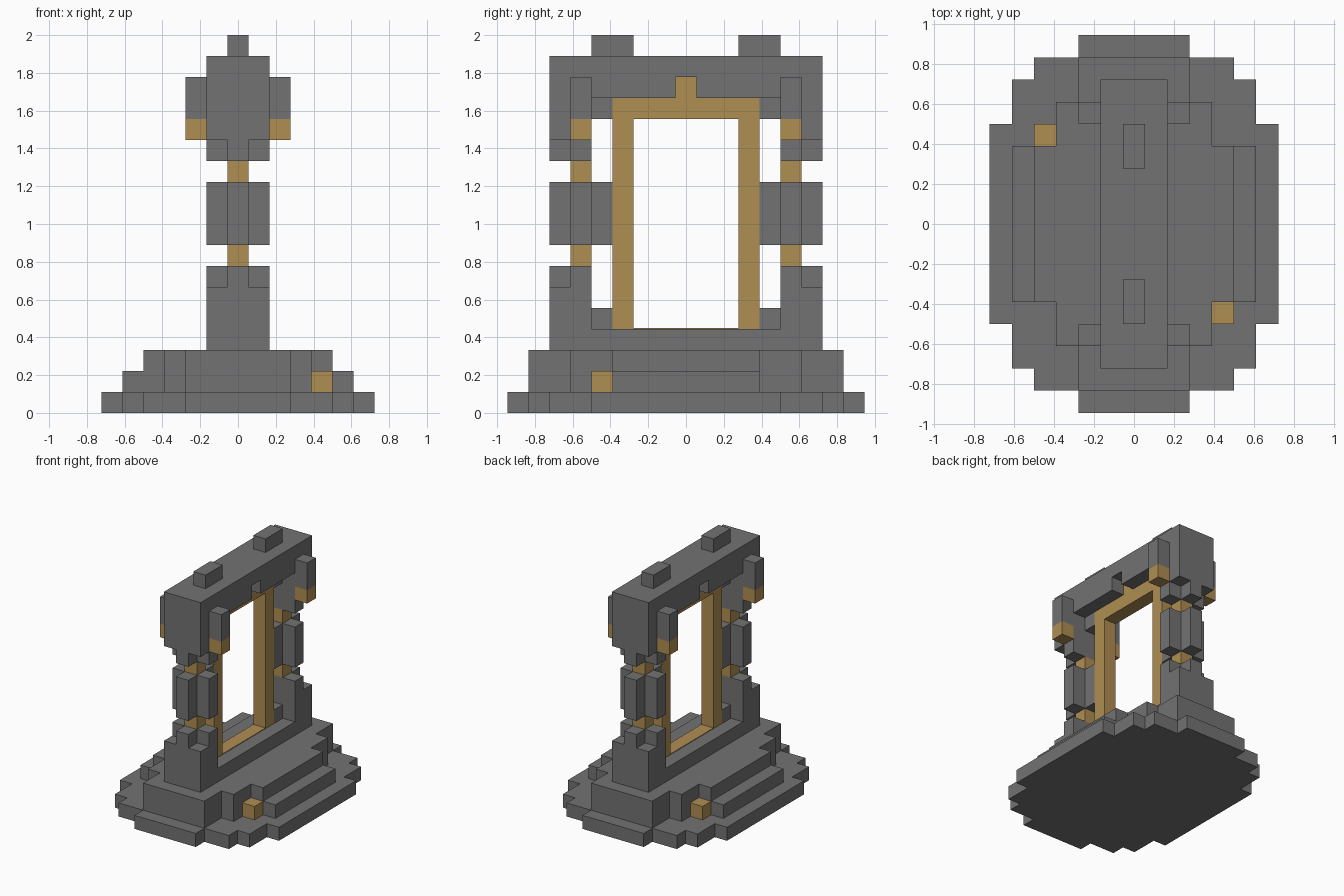
import bpy
import bmesh
from mathutils import Vector

U = 1 / 9  # size of one block

cube = bpy.data.objects.get("Cube")
if cube:
    bpy.data.objects.remove(cube, do_unlink=True)


def material(name, rgb):
    m = bpy.data.materials.new(name)
    m.use_nodes = True
    m.diffuse_color = (*rgb, 1)
    m.node_tree.nodes["Principled BSDF"].inputs["Base Color"].default_value = (*rgb, 1)
    return m


STONE = material("grey stone", (0.17, 0.17, 0.17))
GOLD = material("dull gold", (0.43, 0.27, 0.085))


def extrude(name, points, direction, mat):
    """Close an outline of 3D points (in blocks) and push it along a direction."""
    bm = bmesh.new()
    face = bm.faces.new([bm.verts.new(Vector(p) * U) for p in points])
    new = bmesh.ops.extrude_face_region(bm, geom=[face])["geom"]
    verts = [g for g in new if isinstance(g, bmesh.types.BMVert)]
    bmesh.ops.translate(bm, verts=verts, vec=Vector(direction) * U)
    bmesh.ops.recalc_face_normals(bm, faces=bm.faces)
    mesh = bpy.data.meshes.new(name)
    bm.to_mesh(mesh)
    bm.free()
    mesh.materials.append(mat)
    obj = bpy.data.objects.new(name, mesh)
    bpy.context.collection.objects.link(obj)
    return obj


def tier(name, steps, z0, z1, mat=STONE, cy=0):
    """Stepped slab; steps are half sizes (x, y) from narrow and long to wide and short."""
    quarter = []
    for i, (x, y) in enumerate(steps):
        if i:
            quarter.append((steps[i - 1][0], y))
        quarter.append((x, y))
    right = quarter + [(x, -y) for x, y in reversed(quarter)]
    outline = right + [(-x, -y) for x, y in right]
    extrude(name, [(x, y + cy, z0) for x, y in outline], (0, 0, z1 - z0), mat)


def side_profile(name, half, width, mat):
    """Mirror a (y, z) half outline across y = 0 and extrude it across x."""
    outline = half + [(-y, z) for y, z in reversed(half)]
    extrude(name, [(-width, y, z) for y, z in outline], (2 * width, 0, 0), mat)


def box(name, x, y, z, mat=STONE):
    """Box from (min, max) ranges in blocks."""
    corners = [(x[0], y[0]), (x[1], y[0]), (x[1], y[1]), (x[0], y[1])]
    extrude(name, [(a, b, z[0]) for a, b in corners], (0, 0, z[1] - z[0]), mat)


def span(s, a, b):
    return tuple(sorted((s * a, s * b)))


MID = (-0.5, 0.5)
WIDE = (-1.5, 1.5)

# Stepped base
tier("base_slab", [(2.5, 8.5), (4.5, 7.5), (5.5, 6.5), (6.5, 4.5)], 0, 1)
tier("base_platform", [(2.5, 7.5), (3.5, 5.5), (4.5, 3.5)], 1, 3)
for s, side in ((1, "left"), (-1, "right")):
    box(f"{side}_step", span(s, 4.5, 5.5), (-3.5, 3.5), (1, 2))
    box(f"{side}_base_gem", span(s, 3.5, 4.5), span(-s, 3.5, 4.5), (1, 2), GOLD)

# Plinth and lintel, both with column stubs at their ends
side_profile("plinth", [(6.5, 3), (6.5, 6), (4.5, 6), (4.5, 4)], 1.5, STONE)
side_profile("lintel", [(0.5, 16), (0.5, 15), (4.5, 15), (4.5, 13),
                        (6.5, 13), (6.5, 17)], 1.5, STONE)

# Gold doorway with keystone, and its inlaid sill
side_profile("door_frame", [(0.5, 16), (0.5, 15), (3.5, 15), (3.5, 4),
                            (2.5, 4), (2.5, 14)], 0.5, GOLD)
box("door_sill", MID, (-2.5, 2.5), (4, 4.05), GOLD)

# Broken columns, the same at both ends
for s, end in ((1, "back"), (-1, "front")):
    inner, outer = span(s, 4.5, 5.5), span(s, 5.5, 6.5)
    for part, z in (("lower", (6, 7)), ("upper", (12, 13))):
        box(f"{end}_{part}_column_bar", WIDE, inner, z)
        box(f"{end}_{part}_column_tooth", MID, outer, z)
    for part, z in (("lower", (7, 8)), ("upper", (11, 12))):
        box(f"{end}_{part}_column_core", MID, inner, z, GOLD)
    tier(f"{end}_floating_drum", [(0.5, 1.5), (1.5, 0.5)], 8, 11, STONE, 5 * s)
    # Brackets tying the door frame to the columns
    for part, z in (("lower", (4, 5)), ("upper", (14, 15))):
        box(f"{end}_{part}_bracket", MID, span(s, 3.5, 4.5), z)
    # Hanging pendants on both faces
    for t, side in ((1, "left"), (-1, "right")):
        x = span(t, 1.5, 2.5)
        box(f"{end}_{side}_pendant", x, inner, (14, 16))
        box(f"{end}_{side}_pendant_tip", x, inner, (13, 14), GOLD)
    # Crest block
    box(f"{end}_crest", MID, span(s, 2.5, 4.5), (17, 18))
